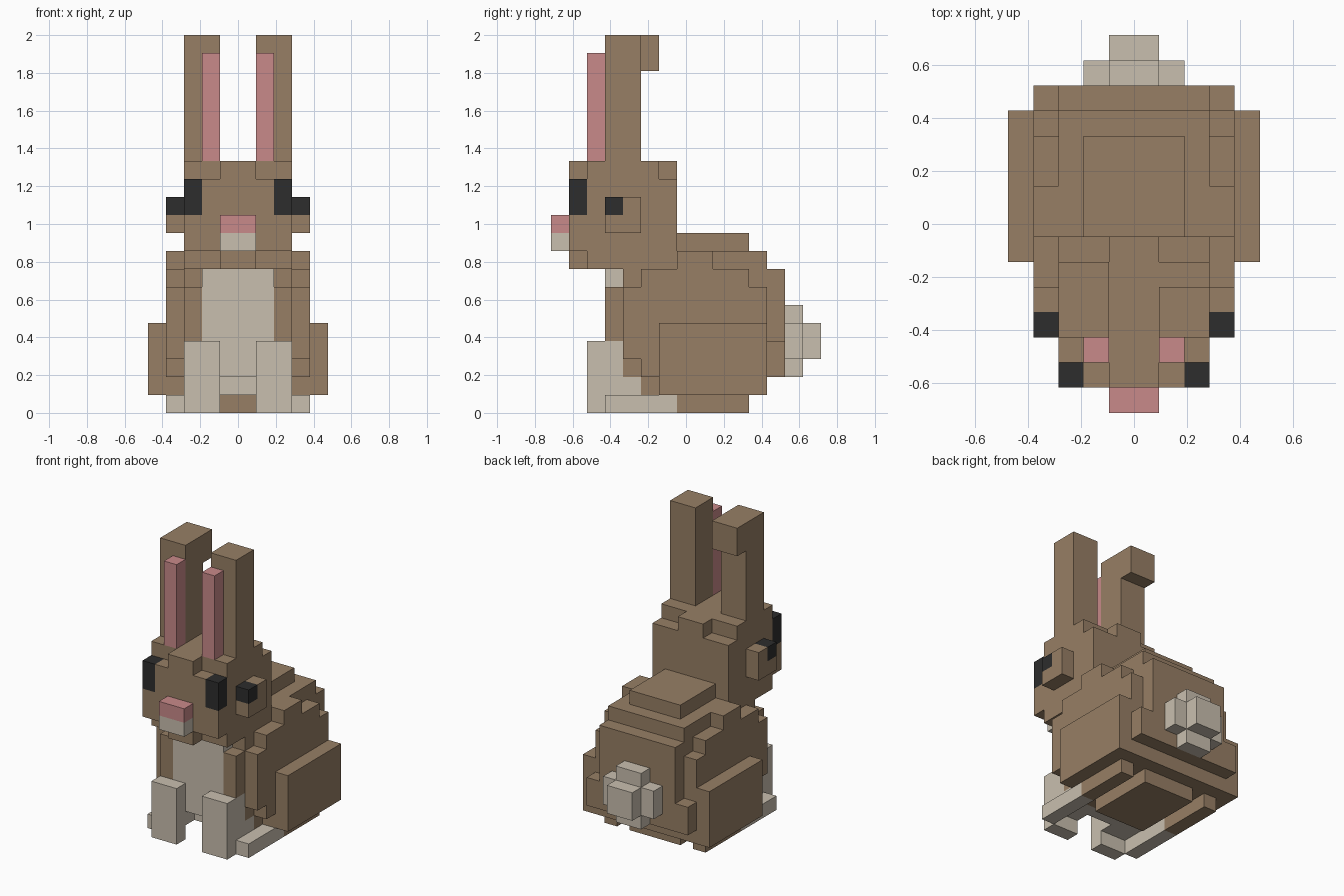
import bpy, bmesh
from math import radians
from mathutils import Vector

cube = bpy.data.objects.get("Cube")
if cube:
    bpy.data.objects.remove(cube, do_unlink=True)

U = 2 / 21                              # edge of one block
SHIFT = Vector((0, -7.5, 0))            # centres the block grid


def material(name, rgb):
    m = bpy.data.materials.new(name)
    m.use_nodes = True
    m.diffuse_color = (*rgb, 1)
    bsdf = m.node_tree.nodes["Principled BSDF"]
    bsdf.inputs["Base Color"].default_value = (*rgb, 1)
    bsdf.inputs["Roughness"].default_value = 0.9
    return m


brown = material("brown fur", (0.31, 0.212, 0.13))
cream = material("cream fur", (0.584, 0.521, 0.429))
pink = material("pink skin", (0.584, 0.254, 0.254))
black = material("black eye", (0.026, 0.026, 0.026))

cells = {}                              # block position -> part name
colours = {}                            # part name -> material


def box(part, colour, x, y, z, mirror=False):
    """Fill a range of blocks; later parts replace earlier ones."""
    colours[part] = colour
    for i in range(*x):
        for j in range(*y):
            for k in range(*z):
                cells[i, j, k] = part
                if mirror:
                    cells[-1 - i, j, k] = part


def pair(part, colour, x, y, z):
    box(part, colour, x, y, z, mirror=True)


# Body: stepped rounded back
box("body", brown, (-3, 3), (4, 12), (1, 9))
box("body", brown, (-3, 3), (12, 13), (2, 8))
box("body", brown, (-2, 2), (7, 11), (9, 10))
for y, z in [((4, 5), (3, 7)), ((5, 6), (2, 8)), ((6, 7), (1, 8)), ((7, 9), (1, 9)),
             ((9, 11), (1, 8)), ((11, 12), (1, 7)), ((12, 13), (2, 4))]:
    pair("body", brown, (3, 4), y, z)
box("body", brown, (-2, 2), (6, 11), (0, 1))
pair("body", brown, (2, 3), (3, 4), (4, 7))

# Chest patch
box("chest", cream, (-2, 2), (3, 4), (2, 8))
box("chest", cream, (-3, 3), (4, 5), (1, 2))

# Legs
pair("hips", brown, (4, 5), (6, 12), (1, 5))
pair("hind_legs", brown, (3, 4), (7, 11), (0, 1))
pair("hind_feet", cream, (3, 4), (3, 7), (0, 1))
pair("front_paws", cream, (1, 3), (2, 4), (1, 4))
pair("front_paws", cream, (1, 3), (2, 3), (0, 1))

# Tail
box("tail", cream, (-2, 2), (13, 14), (3, 5))
box("tail", cream, (-1, 1), (13, 14), (2, 6))
box("tail", cream, (-1, 1), (14, 15), (3, 5))

# Head with notched corners
box("head", brown, (-3, 3), (1, 7), (9, 13))
box("head", brown, (-3, 3), (2, 7), (8, 9))
box("head", brown, (-1, 1), (1, 2), (8, 9))
box("head", brown, (-3, 3), (2, 6), (13, 14))
box("head", brown, (-1, 1), (1, 7), (13, 14))
pair("cheeks", brown, (3, 4), (3, 5), (10, 12))

# Face
pair("eyes", black, (2, 3), (1, 2), (11, 13))
pair("eyes", black, (3, 4), (3, 4), (11, 12))
box("nose", pink, (-1, 1), (0, 1), (10, 11))
box("muzzle", cream, (-1, 1), (0, 1), (9, 10))

# Ears, one with a folded tip
pair("ears", brown, (1, 3), (3, 5), (14, 21))
box("ears", brown, (-3, -1), (5, 6), (19, 21))
pair("inner_ears", pink, (1, 2), (2, 3), (14, 20))


def build(part):
    """Skin the outer faces of one part and merge the flat areas."""
    bm = bmesh.new()
    verts = {}

    def vert(p):
        key = tuple(round(c) for c in p)
        if key not in verts:
            verts[key] = bm.verts.new((Vector(key) + SHIFT) * U)
        return verts[key]

    for cell, owner in cells.items():
        if owner != part:
            continue
        base = Vector(cell)
        for axis in range(3):
            for side in (0, 1):
                n = Vector((0, 0, 0))
                n[axis] = 1
                beside = base + n * (2 * side - 1)
                if tuple(int(c) for c in beside) in cells:
                    continue
                a, b = Vector((0, 0, 0)), Vector((0, 0, 0))
                a[(axis + 1) % 3] = 1
                b[(axis + 2) % 3] = 1
                o = base + n * side
                ring = [o, o + a, o + a + b, o + b]
                if not side:
                    ring.reverse()
                bm.faces.new([vert(p) for p in ring])
    bmesh.ops.dissolve_limit(bm, angle_limit=radians(1), verts=bm.verts[:], edges=bm.edges[:])
    mesh = bpy.data.meshes.new(part)
    bm.to_mesh(mesh)
    bm.free()
    mesh.materials.append(colours[part])
    bpy.context.collection.objects.link(bpy.data.objects.new(part, mesh))


for part in colours:
    build(part)
